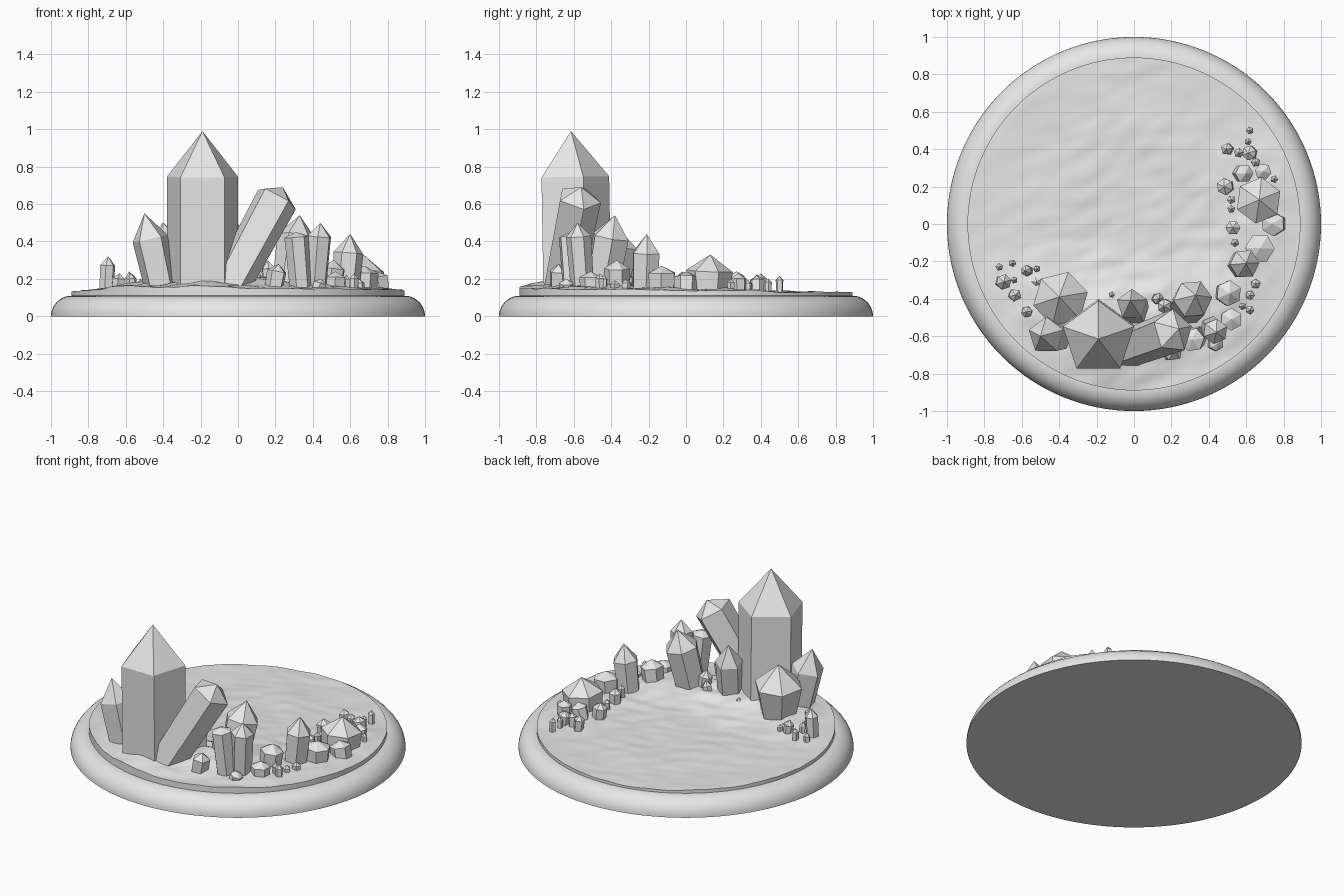
import bpy
import bmesh
import math
import random
from mathutils import Vector, noise

random.seed(4)
cube = bpy.data.objects.get("Cube")
if cube:
    bpy.data.objects.remove(cube, do_unlink=True)

# Single plain stone colour
stone = bpy.data.materials.new("stone_grey")
stone.use_nodes = True
colour = (0.8, 0.8, 0.8, 1)
stone.diffuse_color = colour
stone.node_tree.nodes["Principled BSDF"].inputs["Base Color"].default_value = colour


def finish(name, bm, smooth_angle=None):
    bmesh.ops.recalc_face_normals(bm, faces=bm.faces[:])
    mesh = bpy.data.meshes.new(name)
    bm.to_mesh(mesh)
    bm.free()
    mesh.materials.append(stone)
    obj = bpy.data.objects.new(name, mesh)
    bpy.context.collection.objects.link(obj)
    if smooth_angle:
        bpy.ops.object.select_all(action='DESELECT')
        obj.select_set(True)
        bpy.context.view_layer.objects.active = obj
        bpy.ops.object.shade_smooth_by_angle(angle=math.radians(smooth_angle))
    return obj


def ring(bm, radius, count, height):
    verts = []
    for i in range(count):
        a = math.tau * i / count
        x, y = radius * math.cos(a), radius * math.sin(a)
        verts.append(bm.verts.new((x, y, height(x, y))))
    return verts


def bridge(bm, lower, upper):
    n = len(lower)
    for i in range(n):
        j = (i + 1) % n
        bm.faces.new((lower[i], lower[j], upper[j], upper[i]))


# Display base: flat underside with a quarter-round rim
RIM = 0.89
ROUND = 0.11
SEGMENTS = 128
bm = bmesh.new()
previous = ring(bm, RIM + ROUND, SEGMENTS, lambda x, y: 0)
bm.faces.new(previous)
STEPS = 10
for k in range(1, STEPS + 1):
    a = math.pi / 2 * k / STEPS
    current = ring(bm, RIM + ROUND * math.cos(a), SEGMENTS,
                   lambda x, y: ROUND * math.sin(a))
    bridge(bm, previous, current)
    previous = current
bm.faces.new(previous)
finish("display_base", bm, 40)

# Low mounds under the crystals: x, y, height, spread
mounds = [(-0.45, -0.48, 0.05, 0.25), (-0.15, -0.55, 0.085, 0.25),
          (0.1, -0.5, 0.07, 0.22), (0.4, -0.4, 0.05, 0.22),
          (0.62, -0.1, 0.025, 0.2), (0.62, 0.2, 0.02, 0.2)]


def ground_height(x, y):
    mound = max(h * math.exp(-((x - mx) ** 2 + (y - my) ** 2) / s ** 2)
                for mx, my, h, s in mounds)
    broad = noise.noise(Vector((x * 3, y * 3, 0)))
    fine = noise.noise(Vector((x * 6 + y * 4, y * 14 - x * 6, 5)))
    rough = 0.006 + mound * 0.25
    return max(0.116, 0.135 - 0.01 * y + mound + 0.008 * broad + rough * fine)


# Uneven ground sitting on the base
bm = bmesh.new()
previous = ring(bm, RIM, SEGMENTS, lambda x, y: 0.1)
RINGS = 40
for k in range(RINGS):
    current = ring(bm, RIM * (1 - k / RINGS), SEGMENTS, ground_height)
    bridge(bm, previous, current)
    previous = current
centre = bm.verts.new((0, 0, ground_height(0, 0)))
for i in range(SEGMENTS):
    bm.faces.new((previous[i], previous[(i + 1) % SEGMENTS], centre))
finish("ground", bm, 45)


def crystal(bm, base, tip, radius, shoulder, sides, turn, taper=0.9):
    """Faceted prism from base to tip, pointed above the shoulder fraction."""
    base, tip = Vector(base), Vector(tip)
    axis = tip - base
    normal = axis.normalized()
    u = (Vector((1, 0, 0)) - normal * normal.x).normalized()
    v = normal.cross(u)
    rings = []
    for fraction, scale in ((0, taper), (shoulder, 1)):
        loop = []
        for i in range(sides):
            a = turn + math.tau * i / sides
            offset = (u * math.cos(a) + v * math.sin(a)) * radius * scale
            loop.append(bm.verts.new(base + axis * fraction + offset))
        rings.append(loop)
    bridge(bm, *rings)
    bm.faces.new(rings[0])
    point = bm.verts.new(tip)
    for i in range(sides):
        bm.faces.new((rings[1][i], rings[1][(i + 1) % sides], point))


# Main crystals: base x, y, tip x, y, z, radius, shoulder fraction, sides
main_crystals = {
    "tall_crystal": (-0.19, -0.6, -0.19, -0.615, 0.99, 0.2, 0.725, 5),
    "leaning_crystal": (-0.08, -0.68, 0.24, -0.56, 0.69, 0.12, 0.9, 5),
    "left_crystal": (-0.4, -0.59, -0.5, -0.6, 0.55, 0.1, 0.7, 5),
    "broad_crystal": (-0.38, -0.42, -0.4, -0.39, 0.5, 0.15, 0.66, 6),
    "rear_crystal": (0.01, -0.48, -0.02, -0.41, 0.52, 0.085, 0.7, 5),
    "inner_crystal": (0.27, -0.46, 0.33, -0.38, 0.54, 0.105, 0.74, 6),
    "slim_crystal": (0.41, -0.55, 0.44, -0.58, 0.5, 0.068, 0.82, 6),
    "blunt_crystal": (0.34, -0.6, 0.31, -0.62, 0.45, 0.065, 0.93, 6),
    "side_crystal": (0.57, -0.22, 0.6, -0.21, 0.44, 0.08, 0.7, 6),
    "wide_right_crystal": (0.66, 0.12, 0.67, 0.13, 0.33, 0.125, 0.62, 6),
}
for name, (bx, by, tx, ty, tz, r, shoulder, sides) in main_crystals.items():
    bm = bmesh.new()
    turn = math.pi / 2 if sides == 5 else random.uniform(0, 1)
    taper = {"broad_crystal": 0.65, "tall_crystal": 1}.get(name, 0.9)
    crystal(bm, (bx, by, 0.1), (tx, ty, tz), r, shoulder, sides, turn, taper)
    finish(name, bm)

# Small crystals in clusters: x, y, radius, top height
clusters = {
    "front_small_crystals": [
        (0.2, -0.68, 0.055, 0.28), (0.52, -0.51, 0.06, 0.24),
        (0.5, -0.37, 0.07, 0.3), (0.43, -0.64, 0.04, 0.2),
        (0.17, -0.44, 0.04, 0.3), (0.12, -0.4, 0.03, 0.25)],
    "right_crystals": [
        (0.67, -0.13, 0.08, 0.27), (0.75, 0, 0.065, 0.24),
        (0.58, 0.27, 0.05, 0.24), (0.49, 0.2, 0.045, 0.24),
        (0.69, 0.28, 0.045, 0.23), (0.62, 0.38, 0.04, 0.22),
        (0.5, 0.4, 0.033, 0.23), (0.53, -0.02, 0.04, 0.24)],
    "left_small_crystals": [
        (-0.7, -0.31, 0.042, 0.32), (-0.64, -0.38, 0.035, 0.23),
        (-0.57, -0.25, 0.03, 0.24), (-0.57, -0.47, 0.03, 0.23)],
}
for name, items in clusters.items():
    bm = bmesh.new()
    for x, y, r, top in items:
        lean = random.uniform(-0.02, 0.02)
        crystal(bm, (x - lean, y, 0.1), (x + lean, y, top), r, 0.78,
                random.choice((5, 6)), random.uniform(0, 2))
    finish(name, bm)

# Tiny chips around the clusters
chips = [(-0.72, -0.23), (-0.65, -0.21), (-0.64, -0.3), (-0.52, -0.24),
         (-0.52, -0.31), (0.62, 0.5), (0.61, 0.44), (0.56, 0.38),
         (0.65, 0.33), (0.75, 0.24), (0.52, 0.13), (0.52, 0.08),
         (0.54, -0.1), (0.65, -0.32), (0.62, -0.38), (0.62, -0.46),
         (-0.12, -0.38), (0.58, -0.44)]
bm = bmesh.new()
for x, y in chips:
    crystal(bm, (x, y, 0.1), (x, y, random.uniform(0.19, 0.23)),
            random.uniform(0.018, 0.028), 0.8, 5, random.uniform(0, 2))
finish("crystal_chips", bm)
